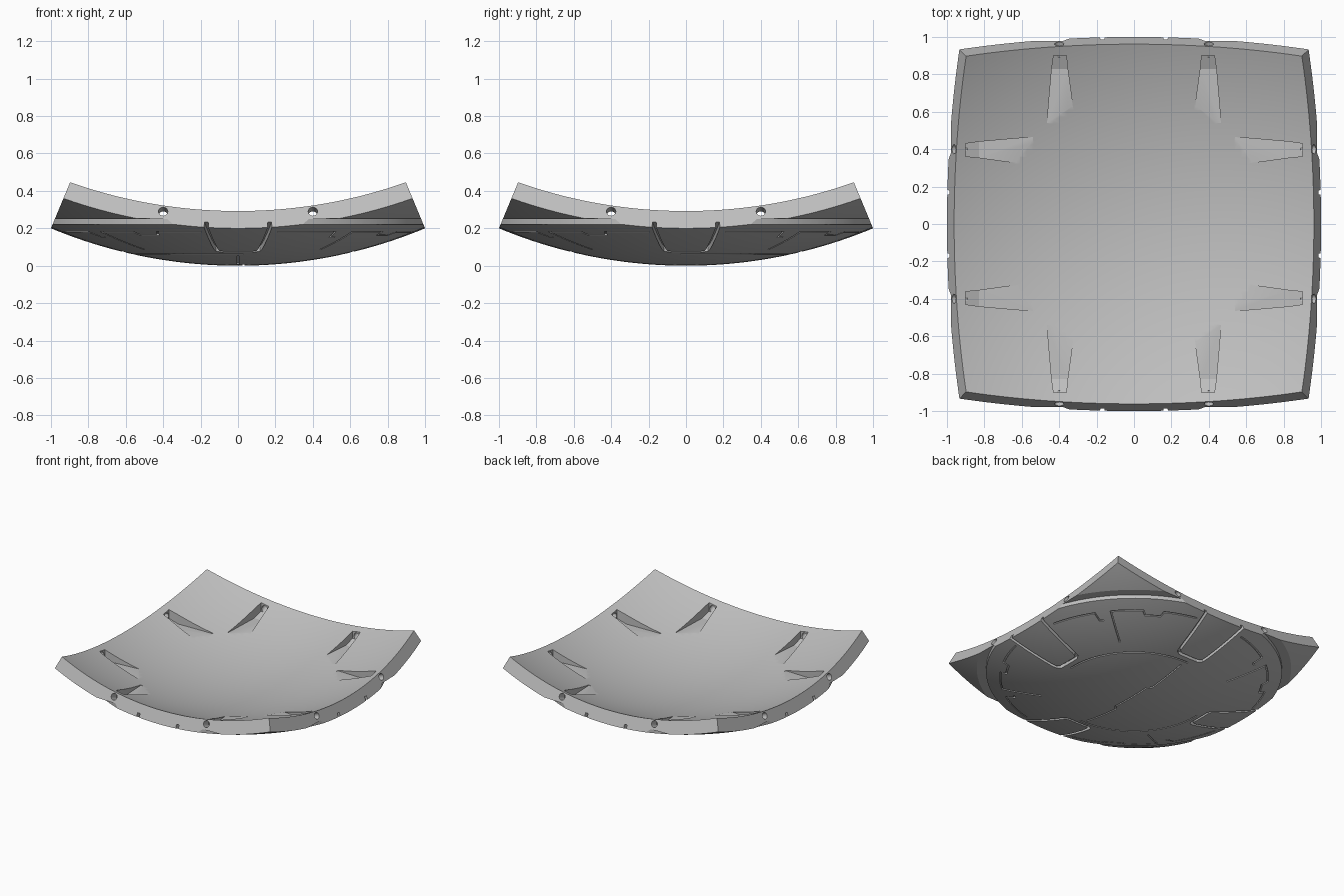
import bpy, bmesh, math
from mathutils import Matrix, Vector

cube = bpy.data.objects.get("Cube")
if cube:
    bpy.data.objects.remove(cube)

OUTER, INNER = 2.6, 2.5      # concentric sphere radii
C = Vector((0, 0, OUTER))    # sphere centre
K = 1 / 2.4                  # slope of the side planes
N = 56

grey = bpy.data.materials.new("panel_grey")
grey.use_nodes = True
grey.diffuse_color = (0.52, 0.52, 0.52, 1)
grey.node_tree.nodes["Principled BSDF"].inputs["Base Color"].default_value = (0.52, 0.52, 0.52, 1)


def make_object(name, bm):
    bmesh.ops.recalc_face_normals(bm, faces=bm.faces)
    mesh = bpy.data.meshes.new(name)
    bm.to_mesh(mesh)
    bm.free()
    obj = bpy.data.objects.new(name, mesh)
    bpy.context.collection.objects.link(obj)
    return obj


def loft(bm, sections, matrix=Matrix(), closed=False):
    """Skin equal-sized rings of points into a solid."""
    rings = [[bm.verts.new(matrix @ Vector(p)) for p in s] for s in sections]
    n = len(rings[0])
    pairs = list(zip(rings, rings[1:]))
    if closed:
        pairs.append((rings[-1], rings[0]))
    else:
        bm.faces.new(rings[0])
        bm.faces.new(rings[-1])
    for a, b in pairs:
        for i in range(n):
            j = (i + 1) % n
            bm.faces.new((a[i], a[j], b[j], b[i]))


def on_sphere(p, radius):
    z = -math.sqrt(OUTER ** 2 - p.x ** 2 - p.y ** 2)
    return C + Vector((p.x, p.y, z)) * radius / OUTER


def groove(bm, path, width, depth, turn=0):
    """Square channel following a plan path on the outer sphere."""
    pts = [Vector(p) for p in path]
    dense = []
    for a, b in zip(pts, pts[1:]):
        steps = max(1, int((b - a).length / 0.06))
        dense += [a.lerp(b, i / steps) for i in range(steps)]
    dense.append(pts[-1])
    sections = []
    for i, p in enumerate(dense):
        d0 = (p - dense[max(i - 1, 0)]).normalized()
        d1 = (dense[min(i + 1, len(dense) - 1)] - p).normalized()
        d = (d0 + d1).normalized()
        cos = max(0.5, d.dot(d1 if d1.length else d0))
        side = Vector((-d.y, d.x)) * width / 2 / cos
        low, high = OUTER - depth, OUTER + 0.03
        sections.append([on_sphere(p + side, low), on_sphere(p - side, low),
                         on_sphere(p - side, high), on_sphere(p + side, high)])
    loft(bm, sections, Matrix.Rotation(turn, 4, 'Z'))


def arc(radius, start, end, steps=16):
    angles = [math.radians(start + (end - start) * i / steps) for i in range(steps + 1)]
    return [(radius * math.cos(a), radius * math.sin(a)) for a in angles]


QUARTERS = [i * math.pi / 2 for i in range(4)]

# Curved shell: one square sector of a hollow sphere
bm = bmesh.new()
layers = []
for radius in (OUTER, INNER):
    layers.append([[bm.verts.new(C + Vector((K * (2 * i / N - 1), K * (2 * j / N - 1), -1)).normalized() * radius)
                    for j in range(N + 1)] for i in range(N + 1)])
for g in layers:
    for i in range(N):
        for j in range(N):
            bm.faces.new((g[i][j], g[i + 1][j], g[i + 1][j + 1], g[i][j + 1]))
o, n = layers
for i in range(N):
    for e in (0, N):
        bm.faces.new((o[i][e], o[i + 1][e], n[i + 1][e], n[i][e]))
        bm.faces.new((o[e][i], o[e][i + 1], n[e][i + 1], n[e][i]))
shell = make_object("curved_panel", bm)
shell.data.materials.append(grey)

cutters = []

# Ring step that separates the corners from the round middle
bm = bmesh.new()
profile = [(1.05, 0.1), (1.05, 0.25), (1.117, 0.252), (1.117, 0.1)]
loft(bm, [[(r * math.cos(a), r * math.sin(a), z) for r, z in profile]
          for a in (2 * math.pi * i / 128 for i in range(128))], closed=True)
cutters.append(make_object("corner_ring_cutter", bm))

# U-shaped channels in the middle of each side
bm = bmesh.new()
half = [(0.18, -1.06), (0.118, -0.66), (0.108, -0.625), (0.08, -0.61)]
for turn in QUARTERS:
    groove(bm, half + [(-x, y) for x, y in reversed(half)], 0.022, 0.03, turn)
cutters.append(make_object("channel_cutter", bm))

# Thin panel seams on the underside
bm = bmesh.new()
for turn in QUARTERS:
    outline = [(0.5, 0.44)] + arc(0.95, 40, 54, 4) + arc(0.91, 55, 62, 3) + arc(0.95, 63, 78, 5)
    groove(bm, outline, 0.01, 0.01, turn)
    groove(bm, arc(0.95, 13, 33, 8) + arc(0.88, 34, 36, 2), 0.01, 0.01, turn)
for middle in (45, 225):
    groove(bm, arc(0.56, middle - 48, middle + 48, 24), 0.01, 0.01)
groove(bm, [(0, 0.52), (0, 0.2), (0.03, 0.17), (0.03, -0.17), (0, -0.2), (0, -0.52)], 0.01, 0.01)
cutters.append(make_object("seam_cutter", bm))

# Tapered screw pockets on the inside, and screw holes through the rim
pockets, holes = bmesh.new(), bmesh.new()
stations = [(0.54, 0.315, 0.465, 0.2), (0.83, 0.355, 0.44, 0.21), (0.9, 0.362, 0.43, 0.24)]
axis = Vector((0, 1, -K)).normalized()
for turn in QUARTERS:
    for side in (-1, 1):
        m = Matrix.Rotation(turn, 4, 'Z') @ Matrix.Diagonal((side, 1, 1, 1))
        loft(pockets, [[(a, -y, z), (b, -y, z), (b, -y, 0.5), (a, -y, 0.5)]
                       for y, a, b, z in stations], m)
        place = Matrix.Translation(Vector((0.4, -0.9625, 0.29)) + axis * 0.012)
        spin = axis.to_track_quat('Z', 'Y').to_matrix().to_4x4()
        bmesh.ops.create_cone(holes, cap_ends=True, segments=20, radius1=0.025, radius2=0.025,
                              depth=0.15, matrix=m @ place @ spin)
cutters.append(make_object("pocket_cutter", pockets))
cutters.append(make_object("screw_hole_cutter", holes))

# Cut everything out of the shell
bpy.ops.object.select_all(action='DESELECT')
shell.select_set(True)
bpy.context.view_layer.objects.active = shell
for cutter in cutters:
    cutter.hide_render = True
    mod = shell.modifiers.new(cutter.name, 'BOOLEAN')
    mod.operation = 'DIFFERENCE'
    mod.solver = 'EXACT'
    mod.object = cutter
    bpy.ops.object.modifier_apply(modifier=mod.name)
    bpy.data.objects.remove(cutter)
bpy.ops.object.shade_smooth_by_angle(angle=math.radians(20))
